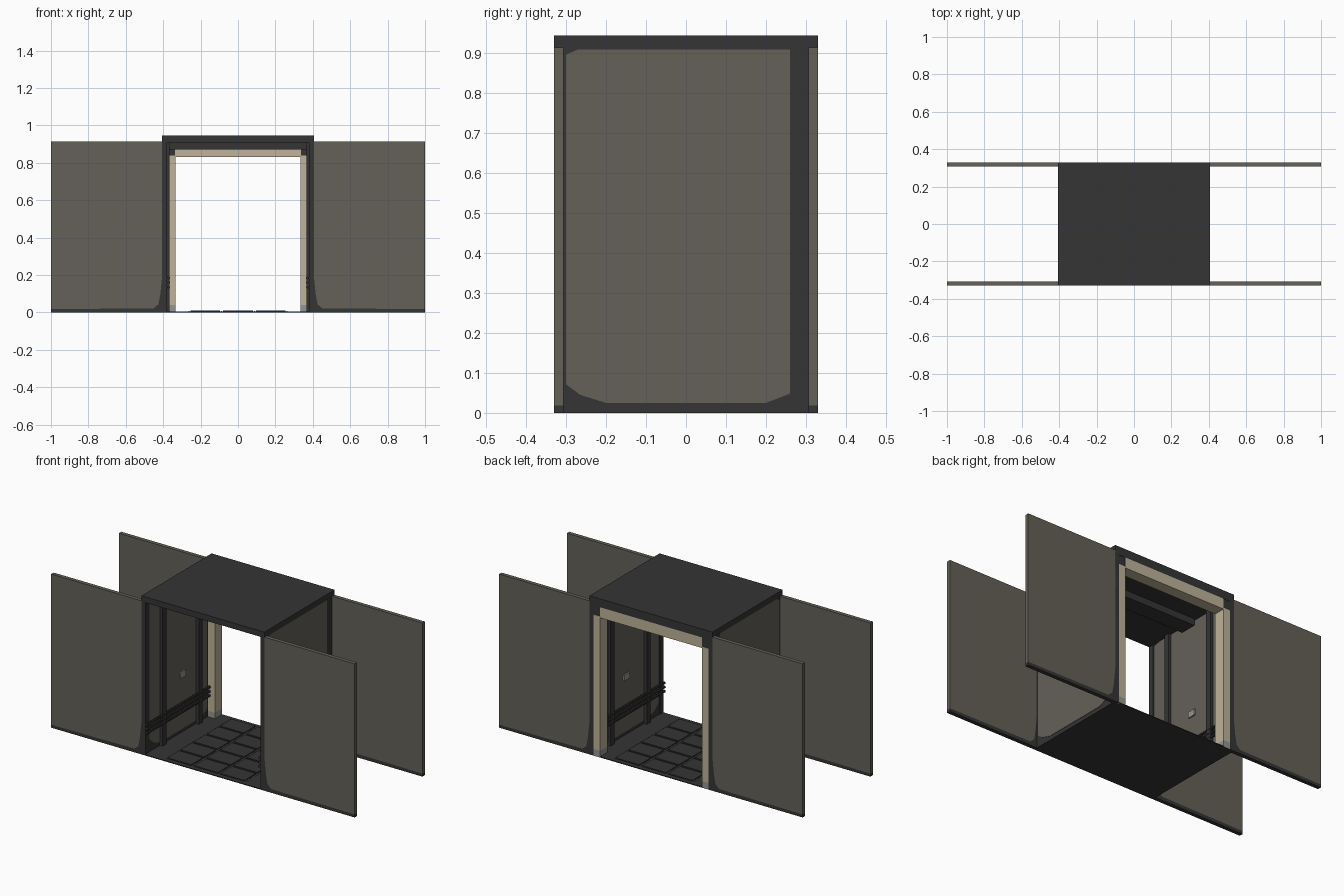
import bpy, bmesh, math
from mathutils import Vector

if "Cube" in bpy.data.objects:
    bpy.data.objects.remove(bpy.data.objects["Cube"])


def material(name, r, g, b):
    m = bpy.data.materials.new(name)
    m.diffuse_color = (r, g, b, 1)
    m.use_nodes = True
    m.node_tree.nodes["Principled BSDF"].inputs["Base Color"].default_value = m.diffuse_color
    return m


DARK = material("dark metal", 0.035, 0.035, 0.035)
GREY = material("warm grey panel", 0.13, 0.12, 0.098)
BEIGE = material("beige trim", 0.52, 0.45, 0.32)
LIGHT = material("light grey", 0.30, 0.30, 0.28)


def finish(name, bm, mat):
    bmesh.ops.recalc_face_normals(bm, faces=bm.faces)
    me = bpy.data.meshes.new(name)
    bm.to_mesh(me)
    bm.free()
    me.materials.append(mat)
    ob = bpy.data.objects.new(name, me)
    bpy.context.collection.objects.link(ob)
    return ob


def box(name, x, y, z, mat):
    """Box from (min, max) ranges."""
    bm = bmesh.new()
    bmesh.ops.create_cube(bm, size=1)
    for v in bm.verts:
        for i, (a, b) in enumerate((x, y, z)):
            v.co[i] = max(a, b) if v.co[i] > 0 else min(a, b)
    return finish(name, bm, mat)


def prism(name, pts, axis, a, b, mat):
    """Extrude a 2D profile along x (pts are y,z) or y (pts are x,z)."""
    bm = bmesh.new()
    place = (lambda p: (a, p[0], p[1])) if axis == 'x' else (lambda p: (p[0], a, p[1]))
    f = bm.faces.new([bm.verts.new(place(p)) for p in pts])
    r = bmesh.ops.extrude_face_region(bm, geom=[f])
    d = Vector((b - a, 0, 0)) if axis == 'x' else Vector((0, b - a, 0))
    bmesh.ops.translate(bm, verts=[v for v in r['geom'] if isinstance(v, bmesh.types.BMVert)], vec=d)
    return finish(name, bm, mat)


def rod(name, x, z, r, y0, y1, mat):
    pts = [(x + r * math.cos(i * math.tau / 10), z + r * math.sin(i * math.tau / 10)) for i in range(10)]
    return prism(name, pts, 'y', y0, y1, mat)


# Roof, ceiling beam and floor slab
box("roof", (-.405, .405), (-.33, .33), (.91, .945), DARK)
box("ceiling_beam", (-.37, .37), (-.05, .05), (.87, .912), DARK)
box("floor", (-.405, .405), (-.33, .33), (0, .005), DARK)

# Raised floor plates with light seams between them
for i in range(3):
    for j in range(5):
        cx, cy = (i - 1) * .175, (j - 2) * .124
        box("floor_plate", (cx - .079, cx + .079), (cy - .055, cy + .055), (.004, .011), DARK)
for k in range(4):
    cx = (k - 1.5) * .175
    for j in range(9):
        cy = (j - 4) * .07
        box("floor_seam", (cx - .0025, cx + .0025), (cy - .02, cy + .02), (.004, .009), LIGHT)

# Side wall panel outline with soiled lower corners left dark
wall_profile = [(-.20, .025), (.20, .025), (.265, .05), (.305, .09), (.305, .895), (.27, .91),
                (-.27, .91), (-.305, .895), (-.305, .075), (-.265, .045)]

for s in (-1, 1):
    # Side walls: dark core, grey panel outside and inside
    box("wall_core", (s * .384, s * .403), (-.32, .32), (0, .912), DARK)
    prism("outer_wall_panel", wall_profile, 'x', s * .402, s * .405, GREY)
    prism("inner_wall_panel", [(y * .94, z) for y, z in wall_profile], 'x', s * .385, s * .382, GREY)

    # Front jamb and back jamb frame
    box("front_jamb", (s * .38, s * .406), (-.33, -.30), (0, .912), DARK)
    box("back_jamb", (s * .38, s * .406), (.26, .33), (0, .912), DARK)
    box("back_frame_corner", (s * .336, s * .381), (.27, .328), (.84, .912), DARK)

    # Beige door trim with soiled foot
    box("door_trim_side", (s * .335, s * .38), (.262, .33), (.04, .84), BEIGE)
    box("door_trim_foot", (s * .335, s * .38), (.262, .33), (0, .04), LIGHT)

    # Vertical ribs, pipes and a small control box on the inside
    for y in (-.17, .17):
        box("wall_rib", (s * .365, s * .385), (y - .018, y + .018), (0, .912), DARK)
    for z in (.135, .16, .185):
        rod("wall_pipe", s * .371, z, .008, -.328, .30, DARK)
    box("control_box", (s * .374, s * .384), (-.005, .045), (.335, .37), LIGHT)

    # Long wing walls, grey above a dark soiled skirting
    edge = [(s * 1.0, .018), (s * .45, .022), (s * .425, .045), (s * .415, .10)]
    for y0, y1 in ((-.33, -.307), (.307, .33)):
        prism("wing_wall", edge + [(s * .405, .20), (s * .405, .915), (s * 1.0, .915)],
              'y', y0, y1, GREY)
        prism("wing_skirting", edge + [(s * .405, .20), (s * .405, 0), (s * 1.0, 0)],
              'y', y0, y1, DARK)

# Beige lintel and dark header over the back doorway
box("door_trim_top", (-.336, .336), (.262, .33), (.832, .895), BEIGE)
box("back_header", (-.38, .38), (.262, .33), (.895, .912), DARK)
